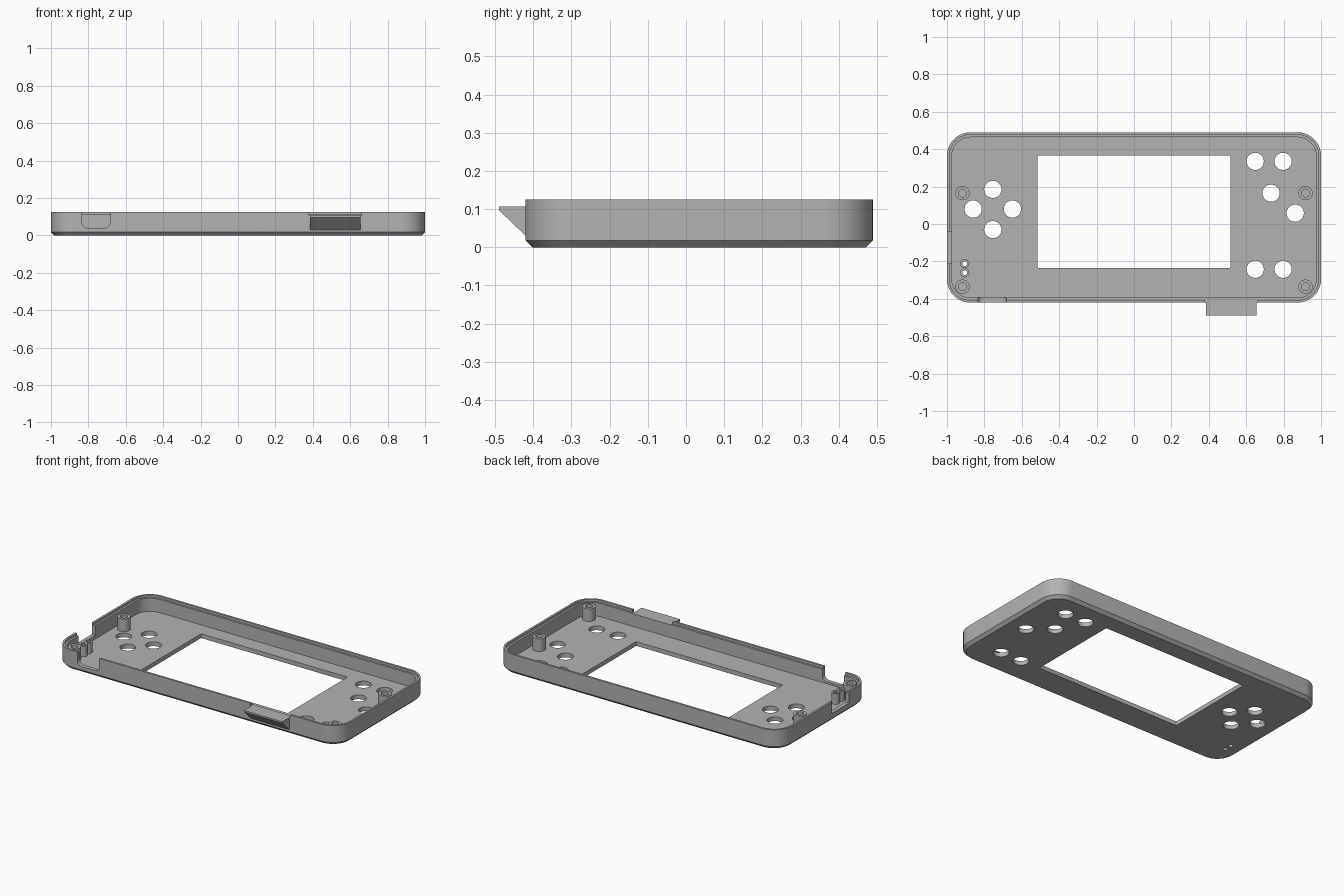
import bpy, bmesh, math

if "Cube" in bpy.data.objects:
    bpy.data.objects.remove(bpy.data.objects["Cube"])

grey = bpy.data.materials.new("shell grey")
grey.diffuse_color = (0.45, 0.45, 0.45, 1)
grey.use_nodes = True
grey.node_tree.nodes["Principled BSDF"].inputs["Base Color"].default_value = grey.diffuse_color


def rounded(x0, x1, y0, y1, r, seg=10):
    """Rounded rectangle outline, counter-clockwise."""
    pts = []
    for cx, cy, a in ((x1 - r, y1 - r, 0), (x0 + r, y1 - r, 90),
                      (x0 + r, y0 + r, 180), (x1 - r, y0 + r, 270)):
        for i in range(seg + 1):
            t = math.radians(a + 90 * i / seg)
            pts.append((cx + r * math.cos(t), cy + r * math.sin(t)))
    return pts


def circle(cx, cy, r, n=40):
    return [(cx + r * math.cos(2 * math.pi * i / n),
             cy + r * math.sin(2 * math.pi * i / n)) for i in range(n)]


def loft(bm, rings, axis="z", closed=False):
    """Skin a list of (outline, level) rings; cap the ends or close the loop."""
    place = {"z": lambda a, b, h: (a, b, h),
             "y": lambda a, b, h: (a, h, b),
             "x": lambda a, b, h: (h, a, b)}[axis]
    vs = [[bm.verts.new(place(a, b, h)) for a, b in pts] for pts, h in rings]
    faces = []
    pairs = list(zip(vs, vs[1:])) + ([(vs[-1], vs[0])] if closed else [])
    for lo, hi in pairs:
        n = len(lo)
        for i in range(n):
            j = (i + 1) % n
            faces.append(bm.faces.new((lo[i], lo[j], hi[j], hi[i])))
    if not closed:
        faces += [bm.faces.new(vs[0][::-1]), bm.faces.new(vs[-1])]
    bmesh.ops.recalc_face_normals(bm, faces=faces)


def make(name, bm):
    me = bpy.data.meshes.new(name)
    bm.to_mesh(me)
    bm.free()
    me.materials.append(grey)
    ob = bpy.data.objects.new(name, me)
    bpy.context.collection.objects.link(ob)
    return ob


def smooth(ob):
    bpy.ops.object.select_all(action="DESELECT")
    ob.select_set(True)
    bpy.context.view_layer.objects.active = ob
    bpy.ops.object.shade_smooth_by_angle(angle=math.radians(30))


# Tray: chamfered bottom, outer wall, stepped rim, inner wall, floor
FLOOR, TOP, STEP = 0.027, 0.125, 0.111


def outline(d):
    return rounded(-1 + d, 1 - d, -0.42 + d, 0.49 - d, 0.125 - d)


bm = bmesh.new()
loft(bm, [(outline(0.018), 0), (outline(0), 0.018), (outline(0), TOP),
          (outline(0.013), TOP), (outline(0.013), STEP),
          (outline(0.026), STEP), (outline(0.026), FLOOR)])
shell = make("front_shell", bm)

# Cutters: screen window, button holes, indicator holes, wall notches
buttons = [(-0.755, 0.185), (-0.86, 0.08), (-0.65, 0.08), (-0.755, -0.03),
           (0.648, 0.335), (0.797, 0.335), (0.733, 0.165), (0.862, 0.058),
           (0.648, -0.242), (0.797, -0.242)]
lights = [(-0.905, -0.212), (-0.905, -0.261)]
bm = bmesh.new()
holes = [rounded(-0.515, 0.515, -0.235, 0.365, 0.006, 3)]
holes += [circle(x, y, 0.046) for x, y in buttons]
holes += [circle(x, y, 0.013, 24) for x, y in lights]
for pts in holes:
    loft(bm, [(pts, -0.05), (pts, 0.06)])
port = rounded(-0.835, -0.683, 0.04, 0.25, 0.03)
loft(bm, [(port, -0.45), (port, -0.38)], "y")
tab_gap = [(0.38, 0.107), (0.66, 0.107), (0.66, 0.2), (0.38, 0.2)]
loft(bm, [(tab_gap, -0.45), (tab_gap, -0.38)], "y")
switch = [(-0.21, 0.05), (-0.04, 0.05), (-0.04, 0.2), (-0.21, 0.2)]
loft(bm, [(switch, -1.05), (switch, -0.965)], "x")
cutter = make("cutter", bm)

mod = shell.modifiers.new("openings", "BOOLEAN")
mod.operation, mod.solver, mod.object = "DIFFERENCE", "EXACT", cutter
bpy.context.view_layer.objects.active = shell
bpy.ops.object.modifier_apply(modifier="openings")
bpy.data.objects.remove(cutter)
smooth(shell)

# Screw bosses with blind holes
for i, (x, y) in enumerate([(sx * 0.917, y) for sx in (-1, 1)
                            for y in (0.165, -0.335)]):
    bm = bmesh.new()
    big, small = circle(x, y, 0.038), circle(x, y, 0.021)
    loft(bm, [(big, 0.02), (big, 0.107), (small, 0.107), (small, 0.035)])
    smooth(make(f"screw_boss_{i + 1}", bm))

# Indicator light tubes
for i, (x, y) in enumerate(lights):
    bm = bmesh.new()
    big, small = circle(x, y, 0.0245, 24), circle(x, y, 0.013, 24)
    loft(bm, [(big, 0.02), (big, 0.095), (small, 0.095), (small, 0.02)],
         closed=True)
    smooth(make(f"light_tube_{i + 1}", bm))

# Wedge-shaped tab on the front wall
bm = bmesh.new()
wedge = [(-0.405, 0.03), (-0.42, 0.03), (-0.49, 0.097),
         (-0.49, 0.107), (-0.405, 0.107)]
loft(bm, [(wedge, 0.385), (wedge, 0.655)], "x")
make("front_tab", bm)
